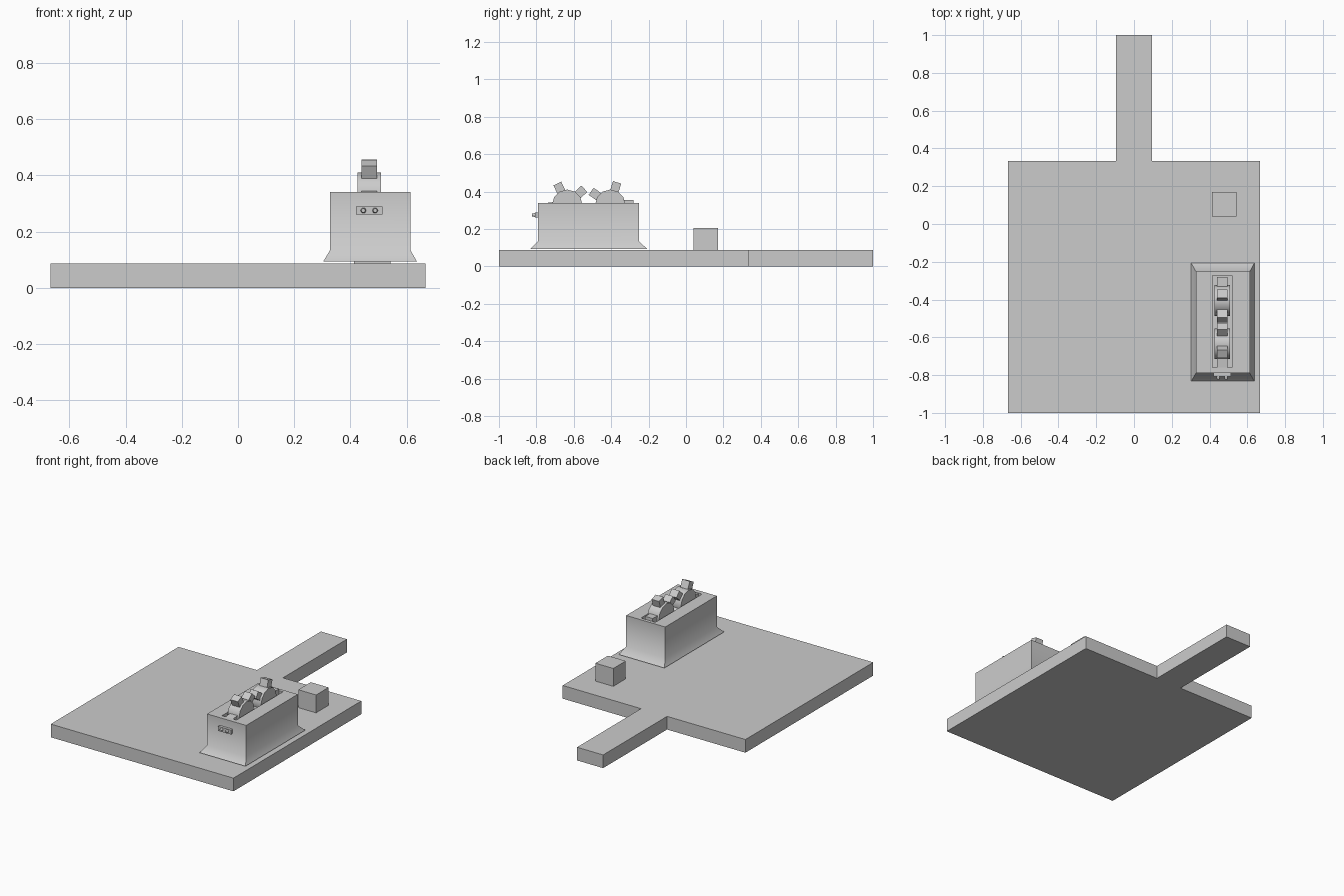
import bpy, bmesh
from math import radians, cos, sin
from mathutils import Matrix, Vector

if "Cube" in bpy.data.objects:
    bpy.data.objects.remove(bpy.data.objects["Cube"])


def finish(name, bm, smooth=None):
    bmesh.ops.recalc_face_normals(bm, faces=bm.faces)
    me = bpy.data.meshes.new(name)
    bm.to_mesh(me)
    bm.free()
    ob = bpy.data.objects.new(name, me)
    bpy.context.collection.objects.link(ob)
    if smooth:
        bpy.ops.object.select_all(action='DESELECT')
        ob.select_set(True)
        bpy.context.view_layer.objects.active = ob
        bpy.ops.object.shade_smooth_by_angle(angle=radians(smooth))
    return ob


def add_box(bm, centre, size, rot=Matrix()):
    m = Matrix.Translation(centre) @ rot @ Matrix.Diagonal((*size, 1))
    bmesh.ops.create_cube(bm, size=1, matrix=m)


def add_cylinder(bm, centre, radius, depth, sides, rot, top=None):
    bmesh.ops.create_cone(bm, cap_ends=True, segments=sides, radius1=radius,
                          radius2=radius if top is None else top, depth=depth,
                          matrix=Matrix.Translation(centre) @ rot)


# Base plate with handle
bm = bmesh.new()
s, h, n, t = 0.667, 0.095, 0.333, 0.087
outline = [(-s, -1), (s, -1), (s, n), (h, n), (h, 1), (-h, 1), (-h, n), (-s, n)]
face = bm.faces.new([bm.verts.new((x, y, 0)) for x, y in outline])
ext = bmesh.ops.extrude_face_region(bm, geom=[face])
bmesh.ops.translate(bm, vec=(0, 0, t),
                    verts=[v for v in ext['geom'] if isinstance(v, bmesh.types.BMVert)])
finish("base_plate", bm)

# Small block
bm = bmesh.new()
add_box(bm, (0.477, 0.105, 0.146), (0.13, 0.13, 0.118))
finish("small_block", bm)

# Housing: flared skirt, walls, top rim and open slot, lofted from rectangles
bm = bmesh.new()
rings = [(0.303, 0.637, -0.832, -0.207, 0.093),
         (0.328, 0.613, -0.79, -0.252, 0.135),
         (0.328, 0.613, -0.79, -0.252, 0.34),
         (0.415, 0.52, -0.76, -0.273, 0.34),
         (0.415, 0.52, -0.76, -0.273, 0.19)]
loops = [[bm.verts.new(p) for p in ((a, c, z), (b, c, z), (b, d, z), (a, d, z))]
         for a, b, c, d, z in rings]
for lo, hi in zip(loops, loops[1:]):
    for i in range(4):
        j = (i + 1) % 4
        bm.faces.new((lo[i], lo[j], hi[j], hi[i]))
bm.faces.new(loops[0])
bm.faces.new(loops[-1])
finish("housing", bm, 50)

# Toothed wheels
X, Z, TEETH = 0.467, 0.33, 5
for name, y, start in (("front_wheel", -0.635, 115), ("rear_wheel", -0.405, 73)):
    bm = bmesh.new()
    add_cylinder(bm, (X, y, Z), 0.081, 0.083, 12, Matrix.Rotation(radians(90), 4, 'Y'))
    for k in range(TEETH):
        a = radians(start + k * 360 / TEETH)
        pos = Vector((X, y + 0.1 * cos(a), Z + 0.1 * sin(a)))
        add_box(bm, pos, (0.055, 0.05, 0.046), Matrix.Rotation(a, 4, 'X'))
    finish(name, bm, 35)

# Front socket plate with two knobs
bm = bmesh.new()
add_box(bm, (X, -0.797, 0.275), (0.093, 0.022, 0.029))
finish("socket_plate", bm)
for side, dx in (("left", -0.021), ("right", 0.021)):
    bm = bmesh.new()
    add_cylinder(bm, (X + dx, -0.815, 0.275), 0.01, 0.018, 12,
                 Matrix.Rotation(radians(90), 4, 'X'), 0.007)
    finish(side + "_knob", bm, 35)
